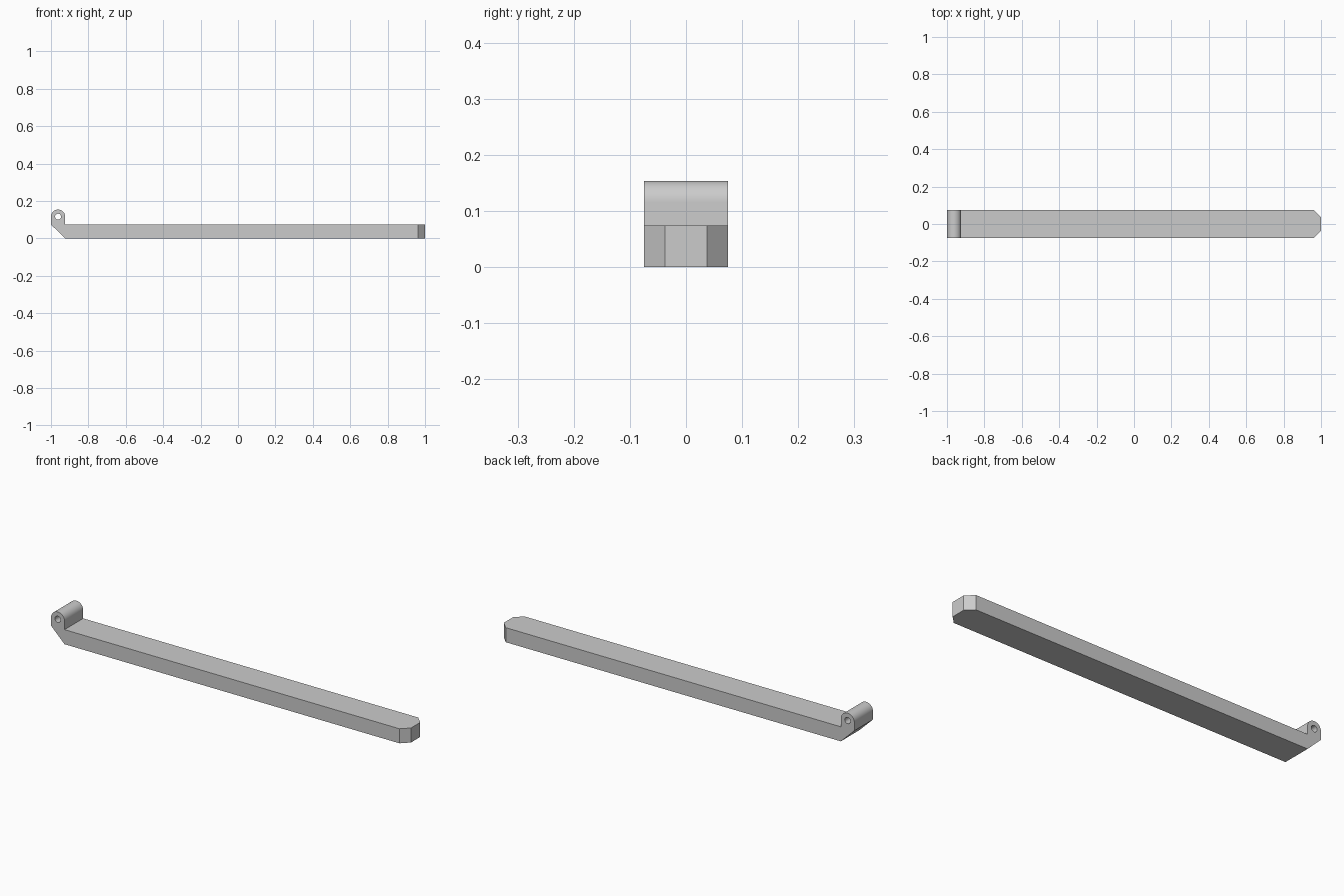
import bpy, bmesh, math

cube = bpy.data.objects.get("Cube")
if cube:
    bpy.data.objects.remove(cube, do_unlink=True)

HALF_WIDTH = 0.075
BAR_TOP = 0.074
KNUCKLE_R = 0.038
KNUCKLE_X, KNUCKLE_Z = -1 + KNUCKLE_R, 0.116
PIN_R = 0.016

grey = bpy.data.materials.new("plain grey")
grey.use_nodes = True
colour = (0.6, 0.6, 0.6, 1)
grey.diffuse_color = colour
grey.node_tree.nodes["Principled BSDF"].inputs["Base Color"].default_value = colour

# Side profile: bar, slanted heel and rounded hinge knuckle
profile = [(-1 + 2 * KNUCKLE_R, 0), (1, 0), (1, BAR_TOP), (-1 + 2 * KNUCKLE_R, BAR_TOP)]
steps = 24
for i in range(steps + 1):
    a = math.pi * i / steps
    profile.append((KNUCKLE_X + KNUCKLE_R * math.cos(a), KNUCKLE_Z + KNUCKLE_R * math.sin(a)))
profile.append((-1, BAR_TOP))

bm = bmesh.new()
side = bm.faces.new([bm.verts.new((x, -HALF_WIDTH, z)) for x, z in profile])
extruded = bmesh.ops.extrude_face_region(bm, geom=[side])["geom"]
bmesh.ops.translate(bm, vec=(0, 2 * HALF_WIDTH, 0),
                    verts=[v for v in extruded if isinstance(v, bmesh.types.BMVert)])

# Chamfer the two upright corners at the free end
corners = [e for e in bm.edges
           if all(v.co.x > 0.99 for v in e.verts)
           and abs(e.verts[0].co.z - e.verts[1].co.z) > 0.01]
bmesh.ops.bevel(bm, geom=corners, offset=0.038, segments=1, affect='EDGES')
bmesh.ops.recalc_face_normals(bm, faces=bm.faces)

mesh = bpy.data.meshes.new("hinged_bar")
bm.to_mesh(mesh)
bm.free()
mesh.materials.append(grey)
bar = bpy.data.objects.new("hinged_bar", mesh)
bpy.context.collection.objects.link(bar)

# Pin hole through the knuckle
bpy.ops.mesh.primitive_cylinder_add(vertices=32, radius=PIN_R, depth=0.4,
                                    location=(KNUCKLE_X, 0, KNUCKLE_Z),
                                    rotation=(math.pi / 2, 0, 0))
cutter = bpy.context.object
cutter.name = "pin_hole_cutter"
cutter.data.materials.append(grey)

hole = bar.modifiers.new("pin_hole", 'BOOLEAN')
hole.operation = 'DIFFERENCE'
hole.solver = 'EXACT'
hole.object = cutter

# Apply the cut, drop the cutter and smooth the round surfaces
bpy.ops.object.select_all(action='DESELECT')
bar.select_set(True)
bpy.context.view_layer.objects.active = bar
bpy.ops.object.modifier_apply(modifier=hole.name)
bpy.data.objects.remove(cutter, do_unlink=True)
bpy.ops.object.shade_smooth_by_angle(angle=math.radians(30))
